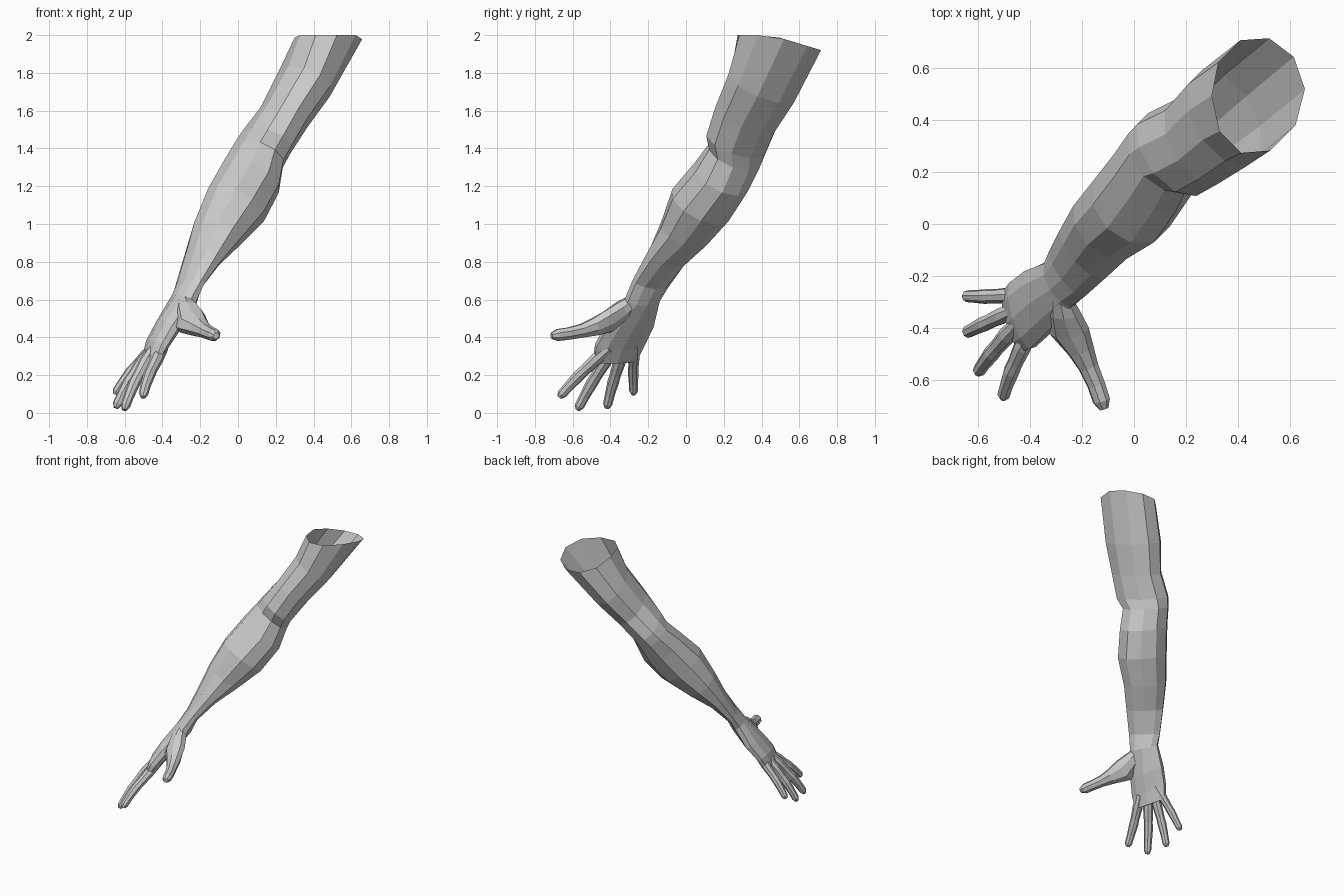
import bpy, bmesh, math
from mathutils import Vector as V

if "Cube" in bpy.data.objects:
    bpy.data.objects.remove(bpy.data.objects["Cube"])

skin = bpy.data.materials.new("plain_grey")
skin.diffuse_color = (0.6, 0.6, 0.6, 1)
skin.use_nodes = True
skin.node_tree.nodes["Principled BSDF"].inputs["Base Color"].default_value = skin.diffuse_color


def loft(name, rings, open_start=False):
    """Skin a list of equal-length point rings, capping the ends."""
    bm = bmesh.new()
    rows = [[bm.verts.new(p) for p in r] for r in rings]
    n = len(rows[0])
    for a, b in zip(rows, rows[1:]):
        for i in range(n):
            j = (i + 1) % n
            bm.faces.new((a[i], a[j], b[j], b[i]))
    bm.faces.new(rows[-1])
    if not open_start:
        bm.faces.new(rows[0])
    bmesh.ops.recalc_face_normals(bm, faces=bm.faces)
    me = bpy.data.meshes.new(name)
    bm.to_mesh(me)
    bm.free()
    me.materials.append(skin)
    ob = bpy.data.objects.new(name, me)
    bpy.context.collection.objects.link(ob)
    return ob


def ellipse(c, a, b, n, skew=0.0):
    """Ring around c with half-axis vectors a and b; skew leans b along a."""
    out = []
    for i in range(n):
        t = 2 * math.pi * (i + 0.5) / n
        out.append(c + 1.03 * (a * (math.cos(t)) + b * math.sin(t) + a * skew * math.sin(t)))
    return out


def digit(name, path, side, n=8):
    """Tapered tube along (x, y, z, half width, half depth) points."""
    pts = [V(p[:3]) for p in path]
    rings = []
    for i, p in enumerate(path):
        d = (pts[min(i + 1, len(pts) - 1)] - pts[max(i - 1, 0)]).normalized()
        s = (side - d * side.dot(d)).normalized()
        rings.append(ellipse(pts[i], s * p[3], d.cross(s) * p[4], n))
    return loft(name, rings)


# Arm frame: d runs up the limb, u across it, v out of its upper side
d = V((0.44, 0.44, 0.783)).normalized()
u = V((1, -1, 0)).normalized()
v = u.cross(d) * -1
if v.z < 0:
    v = -v

# Arm stations: position, centre across, centre depth, uu, vv, uv spread
stations = [
    (1.80, -.020, .688, .0378, .0325, .0110),
    (1.40, -.042, .662, .0382, .0233, .0079),
    (1.18, -.053, .663, .0306, .0187, .0065),
    (1.01, -.085, .659, .0330, .0165, .0040),
    (0.94, -.105, .645, .0256, .0170, .0007),
    (0.80, -.083, .635, .0272, .0244, -.0015),
    (0.60, -.062, .648, .0289, .0270, .0),
    (0.40, -.070, .658, .0218, .0150, .0),
    (0.22, -.058, .670, .0169, .0053, .0010),
    (0.05, -.046, .670, .0123, .0024, .0019),
]
rings = []
for s, cu, cv, uu, vv, uv in stations:
    c = u * cu + v * cv + d * (s + 0.291)
    a = u * math.sqrt(uu)
    lean = uv / uu
    b = v * math.sqrt(vv - uv * lean)
    # shear the ring so its long axis leans between u and v
    rings.append([p + v * lean * (p - c).dot(u) for p in ellipse(c, a, b, 10)])

# Trim the open upper end to a nearly level rim
for p in rings[0]:
    for _ in range(4):
        p += d * ((2.0 - 0.3 * max(0, p.y - 0.45) - p.z) / d.z)

# Wrist and palm continue the same skin
side = V((0.29, -0.957, -0.03)).normalized()
back = V((-0.79, -0.26, 0.55)).normalized()
for c, ru, rv, k in (((-.285, -.230, .60), .10, .055, .5),
                     ((-.37, -.30, .46), .132, .056, 1),
                     ((-.43, -.35, .36), .136, .048, 1),
                     ((-.465, -.375, .28), .122, .034, 1)):
    a = u.lerp(side, k).normalized()
    b = v.lerp(back, k).normalized()
    rings.append(ellipse(V(c), a * ru, b * rv, 10))
loft("arm_and_palm", rings, open_start=True)

# Fingers: knuckle to tip
for name, base, tip, r in (
        ("index_finger", (-.42, -.455, .30), (-.507, -.672, .085), .031),
        ("middle_finger", (-.475, -.415, .29), (-.605, -.575, .018), .031),
        ("ring_finger", (-.49, -.345, .29), (-.650, -.420, .028), .030),
        ("little_finger", (-.47, -.275, .32), (-.655, -.278, .100), .028)):
    A, B = V(base), V(tip)
    path = []
    for t, k, arch in ((-.22, .9, -.005), (.08, 1.1, .004), (.35, .95, .008), (.5, 1, .010),
                       (.75, .85, .006), (.93, .8, 0), (1, .42, -.004)):
        p = A.lerp(B, t) + back * arch
        path.append((*p, r * k, r * k))
    digit(name, path, side)

# Thumb with its broad fleshy root
digit("thumb", [(-.285, -.265, .60, .035, .035),
                (-.270, -.335, .545, .062, .050),
                (-.250, -.410, .485, .085, .050),
                (-.205, -.485, .455, .056, .045),
                (-.175, -.550, .435, .040, .036),
                (-.145, -.620, .420, .036, .032),
                (-.125, -.680, .412, .035, .031),
                (-.115, -.712, .408, .018, .016)], V((-.75, -.1, -.6)))
